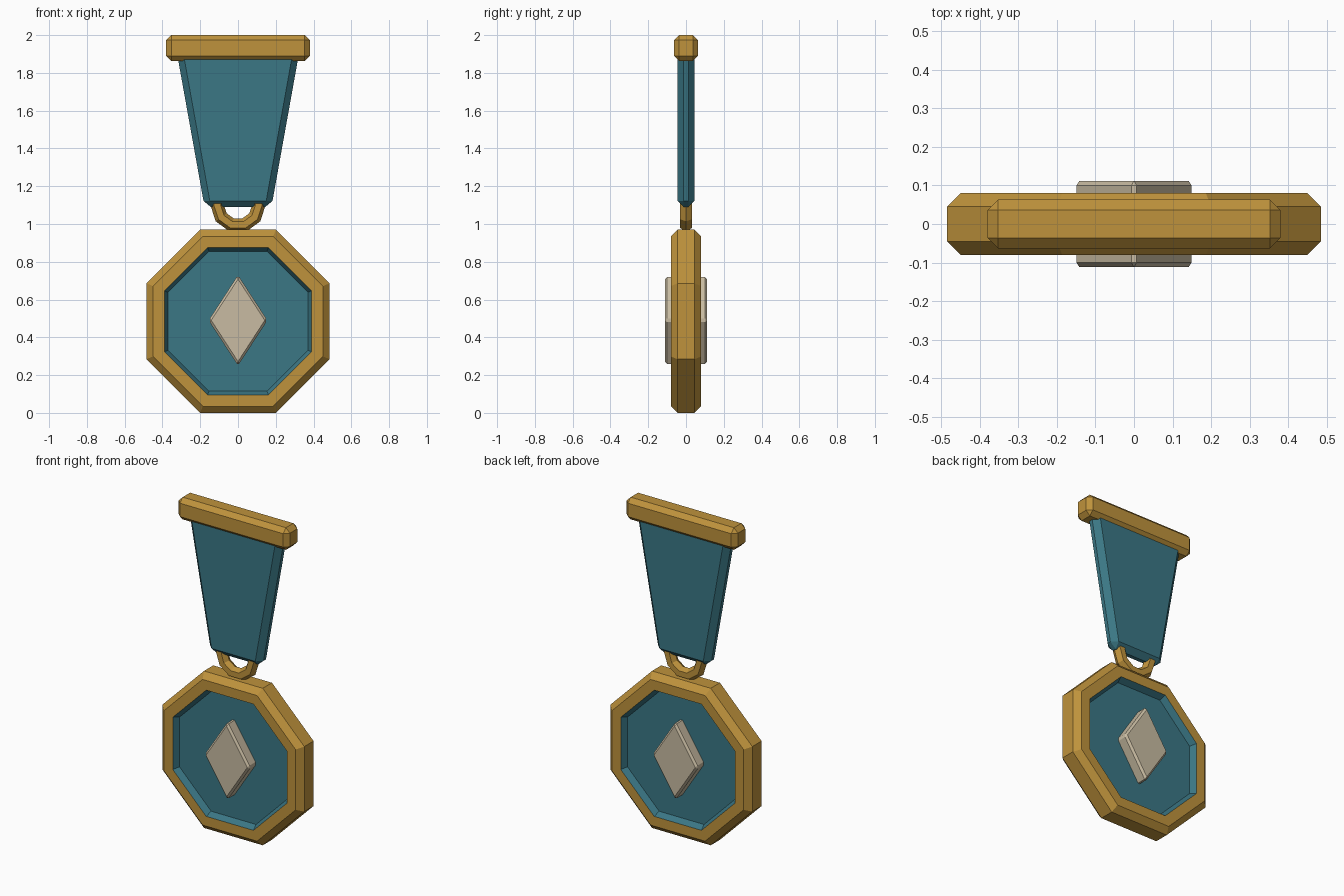
import bpy, bmesh, math

if "Cube" in bpy.data.objects:
    bpy.data.objects.remove(bpy.data.objects["Cube"])


def material(name, rgb):
    m = bpy.data.materials.new(name)
    m.diffuse_color = (*rgb, 1)
    m.use_nodes = True
    m.node_tree.nodes["Principled BSDF"].inputs["Base Color"].default_value = m.diffuse_color
    return m


gold = material("gold", (0.52, 0.29, 0.045))
teal = material("teal", (0.043, 0.185, 0.235))
ivory = material("ivory", (0.58, 0.50, 0.36))


def finish(bm, name, mats):
    bmesh.ops.recalc_face_normals(bm, faces=bm.faces)
    me = bpy.data.meshes.new(name)
    bm.to_mesh(me)
    bm.free()
    ob = bpy.data.objects.new(name, me)
    bpy.context.collection.objects.link(ob)
    for m in mats:
        me.materials.append(m)
    return ob


def plate(name, outline, depth, bevel, mat):
    """Extrude an x-z outline to +-depth in y and chamfer all edges."""
    bm = bmesh.new()
    face = bm.faces.new([bm.verts.new((x, -depth, z)) for x, z in outline])
    ext = bmesh.ops.extrude_face_region(bm, geom=[face])
    verts = [v for v in ext["geom"] if isinstance(v, bmesh.types.BMVert)]
    bmesh.ops.translate(bm, verts=verts, vec=(0, 2 * depth, 0))
    bmesh.ops.recalc_face_normals(bm, faces=bm.faces)
    bmesh.ops.bevel(bm, geom=bm.edges[:], offset=bevel, segments=1,
                    profile=0.5, affect='EDGES')
    return finish(bm, name, [mat])


# Octagonal medal: (apothem, y) rings from front floor over the rim to back floor
CZ = 0.485
front = [(0.37, -0.043), (0.39, -0.08), (0.45, -0.08), (0.485, -0.045)]
profile = front + [(a, -y) for a, y in reversed(front)]
bm = bmesh.new()
rings = []
for apothem, y in profile:
    r = apothem / math.cos(math.pi / 8)
    angles = [math.pi / 8 + i * math.pi / 4 for i in range(8)]
    rings.append([bm.verts.new((r * math.cos(t), y, CZ + r * math.sin(t)))
                  for t in angles])
for k, (a, b) in enumerate(zip(rings, rings[1:])):
    for i in range(8):
        j = (i + 1) % 8
        f = bm.faces.new((a[i], a[j], b[j], b[i]))
        f.material_index = 1 if k in (0, len(rings) - 2) else 0
for cap in (rings[0], rings[-1]):
    bm.faces.new(cap).material_index = 1
finish(bm, "medal", [gold, teal])

# Diamond emblem passing through the medal
plate("diamond_emblem",
      [(0, 0.25), (0.156, 0.49), (0, 0.73), (-0.156, 0.49)],
      0.112, 0.012, ivory)

# Tapered ribbon
plate("ribbon",
      [(-0.177, 1.09), (0.177, 1.09), (0.326, 1.92), (-0.326, 1.92)],
      0.045, 0.033, teal)

# Top bar
plate("top_bar",
      [(-0.38, 1.863), (0.38, 1.863), (0.38, 2.0), (-0.38, 2.0)],
      0.063, 0.027, gold)

# Hanging ring
bpy.ops.mesh.primitive_torus_add(major_segments=10, minor_segments=6,
                                 major_radius=0.11, minor_radius=0.036,
                                 location=(0, 0, 1.1),
                                 rotation=(math.pi / 2, 0, 0))
ring = bpy.context.object
ring.name = "hanging_ring"
ring.data.materials.append(gold)
